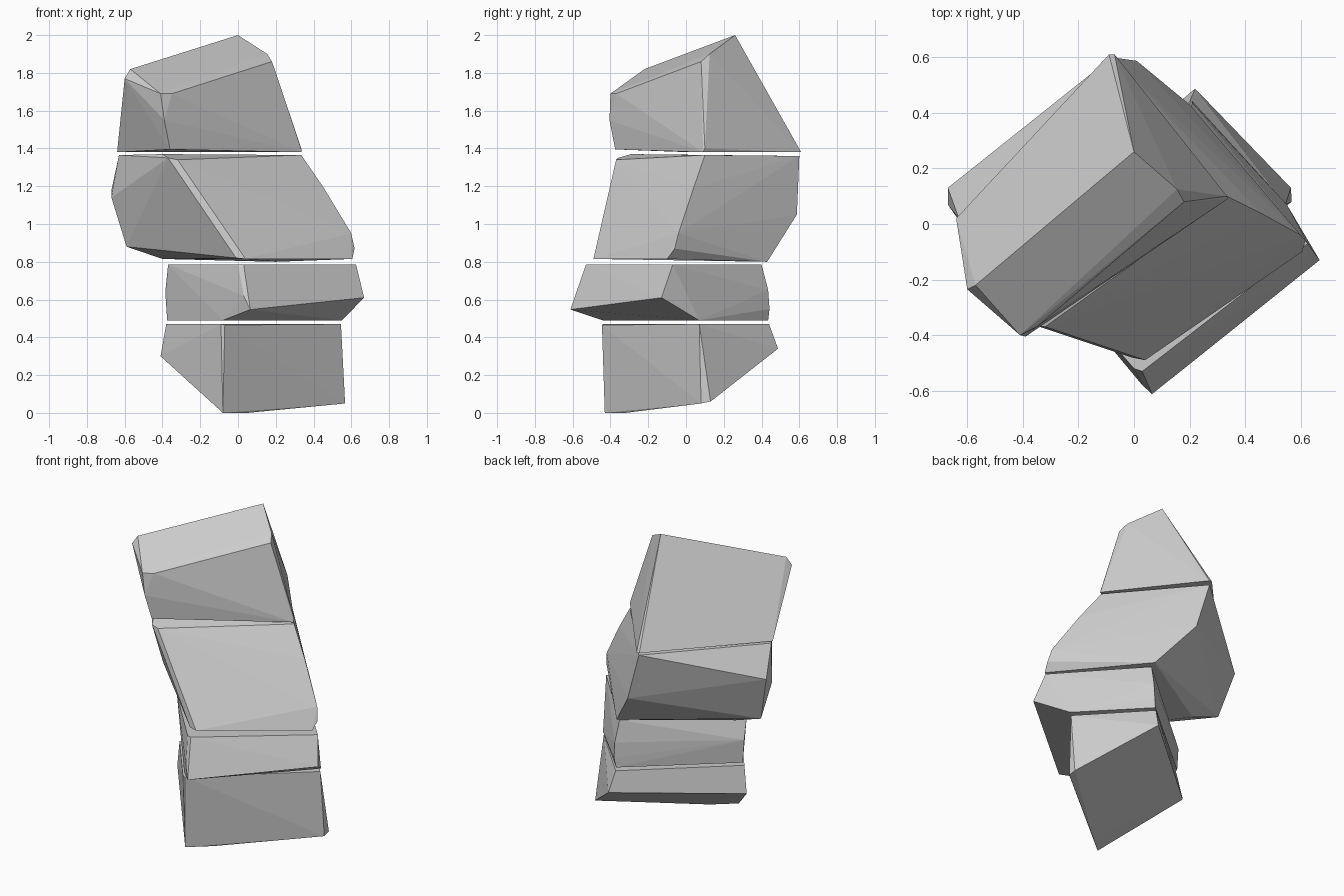
import bpy, bmesh, math


def stone(name, corners):
    """Flat-faced convex block wrapped around its corner points."""
    bm = bmesh.new()
    for p in corners:
        bm.verts.new(p)
    res = bmesh.ops.convex_hull(bm, input=bm.verts[:])
    loose = {g for g in res["geom_interior"] + res["geom_unused"]
             if isinstance(g, bmesh.types.BMVert)}
    bmesh.ops.delete(bm, geom=list(loose), context='VERTS')
    # merge nearly coplanar triangles into clean facets
    bmesh.ops.dissolve_limit(bm, angle_limit=math.radians(2),
                             verts=bm.verts[:], edges=bm.edges[:])
    bmesh.ops.recalc_face_normals(bm, faces=bm.faces[:])
    mesh = bpy.data.meshes.new(name)
    bm.to_mesh(mesh)
    bm.free()
    obj = bpy.data.objects.new(name, mesh)
    bpy.context.collection.objects.link(obj)
    return obj


# Base block, undercut at the back left
stone("base_stone", [
    (-0.09, -0.44, 0.47), (-0.07, -0.445, 0.465), (0.545, 0.07, 0.47),
    (0.20, 0.44, 0.47), (-0.38, -0.06, 0.47),
    (0.22, 0.487, 0.34), (-0.41, -0.04, 0.30),
    (-0.08, -0.43, 0.0), (0.05, -0.32, 0.0), (0.567, 0.08, 0.05), (0.565, 0.13, 0.06)])

# Thin slab that juts out at the front right
stone("slab_stone", [
    (0.0, -0.52, 0.785), (0.03, -0.53, 0.785), (0.625, -0.07, 0.785),
    (0.20, 0.40, 0.785), (-0.37, -0.10, 0.785),
    (0.03, -0.58, 0.62), (0.065, -0.612, 0.547), (0.668, -0.13, 0.61),
    (-0.385, -0.05, 0.64), (0.21, 0.435, 0.65), (0.21, 0.442, 0.55),
    (-0.08, -0.44, 0.49), (0.55, 0.07, 0.49), (0.20, 0.435, 0.49), (-0.375, -0.05, 0.49)])

# Leaning middle block, overhanging at the back left
stone("middle_stone", [
    (-0.37, -0.36, 1.35), (-0.32, -0.37, 1.34), (-0.40, -0.29, 1.37),
    (0.335, 0.10, 1.365), (-0.08, 0.60, 1.36), (-0.63, 0.02, 1.365),
    (-0.67, 0.13, 1.18), (-0.67, 0.07, 1.14), (0.455, 0.04, 1.19),
    (0.01, 0.587, 1.05), (-0.59, 0.07, 0.88), (0.60, -0.04, 0.95),
    (0.617, -0.06, 0.87), (0.605, -0.10, 0.815), (0.04, -0.49, 0.815),
    (-0.01, -0.48, 0.82), (-0.40, 0.06, 0.815), (0.20, 0.43, 0.80)])

# Capstone with a sloping top and a steep back
stone("top_stone", [
    (0.0, 0.26, 2.0), (0.155, 0.125, 1.90), (0.18, 0.08, 1.86),
    (-0.57, -0.22, 1.82), (-0.60, -0.235, 1.77),
    (-0.41, -0.40, 1.69), (-0.35, -0.37, 1.69), (-0.39, -0.405, 1.55),
    (-0.36, -0.375, 1.395), (0.337, 0.09, 1.38), (0.335, 0.10, 1.40),
    (-0.09, 0.61, 1.38), (-0.07, 0.61, 1.38), (-0.64, 0.02, 1.38)])
